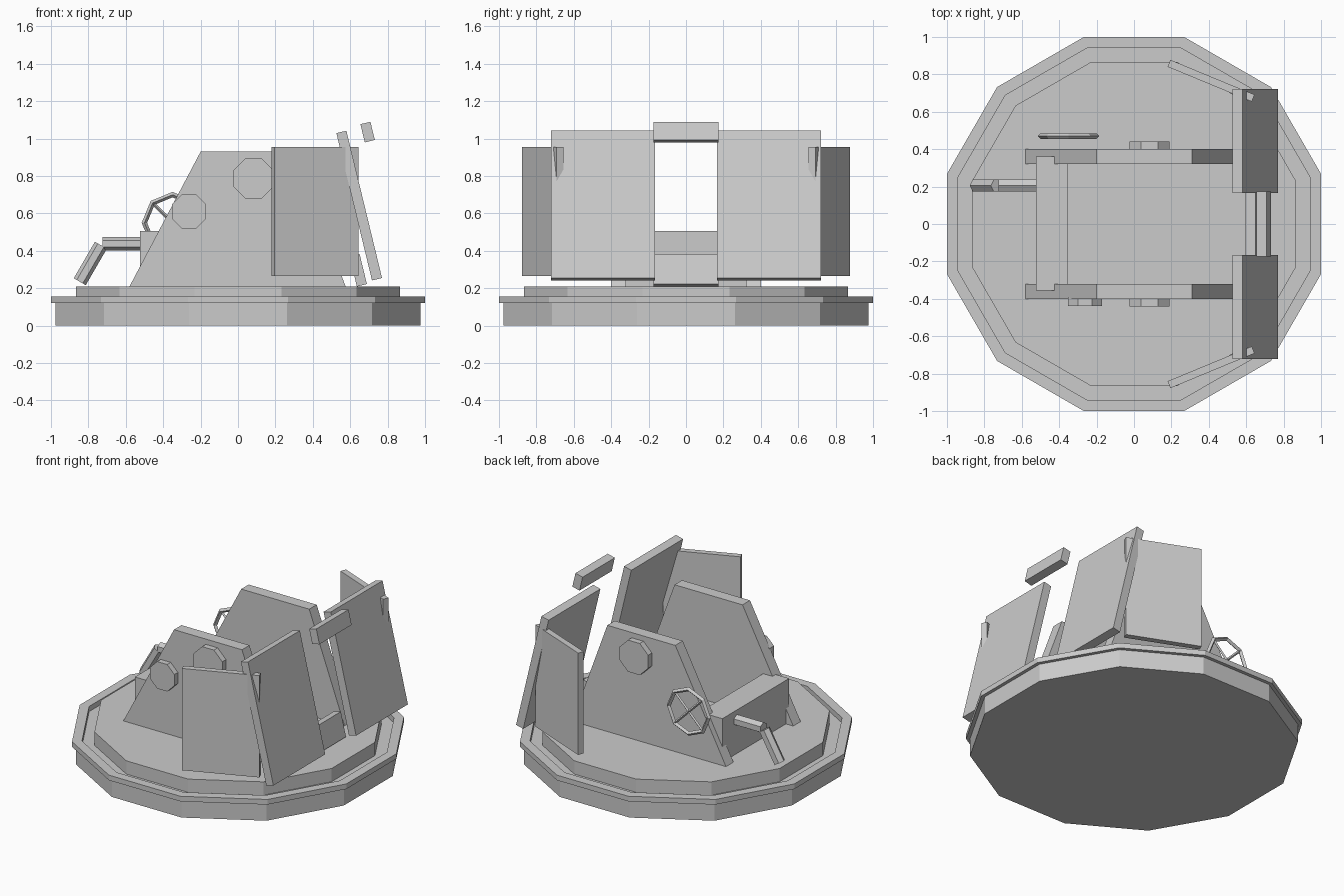
import bpy, bmesh, math
from mathutils import Vector, Matrix

cube = bpy.data.objects.get("Cube")
if cube:
    bpy.data.objects.remove(cube, do_unlink=True)

grey = bpy.data.materials.new("plain_grey")
grey.use_nodes = True
COLOUR = (0.6, 0.6, 0.6, 1)
grey.diffuse_color = COLOUR
grey.node_tree.nodes["Principled BSDF"].inputs["Base Color"].default_value = COLOUR


def finish(name, bm):
    bmesh.ops.recalc_face_normals(bm, faces=bm.faces)
    mesh = bpy.data.meshes.new(name)
    bm.to_mesh(mesh)
    bm.free()
    mesh.materials.append(grey)
    obj = bpy.data.objects.new(name, mesh)
    bpy.context.collection.objects.link(obj)
    return obj


def box(name, centre, size, axis="Y", degrees=0):
    bm = bmesh.new()
    matrix = (Matrix.Translation(centre) @ Matrix.Rotation(math.radians(degrees), 4, axis)
              @ Matrix.Diagonal((*size, 1)))
    bmesh.ops.create_cube(bm, size=1, matrix=matrix)
    return finish(name, bm)


def add_rod(bm, start, end, radius, sides, turn=0):
    start, end = Vector(start), Vector(end)
    direction = end - start
    matrix = (Matrix.Translation((start + end) / 2)
              @ direction.to_track_quat("Z", "Y").to_matrix().to_4x4()
              @ Matrix.Rotation(math.radians(turn), 4, "Z"))
    bmesh.ops.create_cone(bm, cap_ends=True, segments=sides, radius1=radius,
                          radius2=radius, depth=direction.length, matrix=matrix)


def rod(name, start, end, radius, sides, turn=0):
    bm = bmesh.new()
    add_rod(bm, start, end, radius, sides, turn)
    return finish(name, bm)


def turned(name, profile, sides):
    """Revolve a profile of (flat-side distance, height) into a faceted solid."""
    bm = bmesh.new()
    rings = []
    for apothem, z in profile:
        r = apothem / math.cos(math.pi / sides)
        angles = [math.tau * (i + 0.5) / sides for i in range(sides)]
        rings.append([bm.verts.new((r * math.cos(a), r * math.sin(a), z)) for a in angles])
    for low, high in zip(rings, rings[1:]):
        for i in range(sides):
            j = (i + 1) % sides
            bm.faces.new((low[i], low[j], high[j], high[i]))
    bm.faces.new(rings[0])
    bm.faces.new(rings[-1])
    return finish(name, bm)


# Twelve-sided base with a raised rim, a groove and the inner platform
turned("base_platform", [(0.977, 0), (0.977, 0.12), (1, 0.12), (1, 0.155), (0.94, 0.155),
                         (0.94, 0.12), (0.865, 0.12), (0.865, 0.21)], 12)

# Mirrored parts
LEAN = -13.6
CHEEK = [(-0.58, 0.21), (0.575, 0.21), (0.31, 0.93), (-0.2, 0.93)]
for side, s in (("left", 1), ("right", -1)):
    # Upright cheek plates
    bm = bmesh.new()
    face = bm.faces.new([bm.verts.new((x, s * 0.32, z)) for x, z in CHEEK])
    pushed = bmesh.ops.extrude_face_region(bm, geom=[face])["geom"]
    bmesh.ops.translate(bm, vec=(0, s * 0.08, 0),
                        verts=[v for v in pushed if isinstance(v, bmesh.types.BMVert)])
    finish(side + "_cheek_plate", bm)
    # Pivot caps
    rod(side + "_pivot_cap", (0.083, s * 0.39, 0.787), (0.083, s * 0.44, 0.787), 0.116, 8, 22.5)
    # Leaning shield panels and angled wings
    box(side + "_shield_panel", (0.648, s * 0.443, 0.642), (0.055, 0.555, 0.81), "Y", LEAN)
    box(side + "_shield_wing", (0.412, s * 0.766, 0.61), (0.487, 0.04, 0.69), "Z", -22.5 * s)

# Bars bridging the shield gap
box("upper_shield_bar", (0.693, 0, 1.035), (0.055, 0.345, 0.1), "Y", LEAN)
box("lower_shield_bar", (0.643, 0, 0.296), (0.055, 0.345, 0.165), "Y", LEAN)

# Cross box between the cheeks
box("cross_box", (-0.44, 0.003, 0.355), (0.17, 0.715, 0.3))

# Dial on the right cheek
rod("dial", (-0.262, -0.39, 0.61), (-0.262, -0.438, 0.61), 0.099, 8, 22.5)

# Bent six-sided arm
rod("arm_beam", (-0.725, 0.205, 0.438), (-0.52, 0.205, 0.438), 0.037, 6)
rod("arm_drop", (-0.733, 0.205, 0.43), (-0.846, 0.205, 0.235), 0.037, 6)

# Eight-sided hand wheel with crossed spokes
bm = bmesh.new()
hub = Vector((-0.35, 0.47, 0.55))


def rim_point(step, radius):
    a = step * math.tau / 8
    return hub + Vector((radius * math.cos(a), 0, radius * math.sin(a)))


RIM = 0.15
sections = []
for i in range(8):
    inner, outer = rim_point(i, RIM - 0.014), rim_point(i, RIM + 0.015)
    mid = rim_point(i, RIM)
    depth = Vector((0, 0.015, 0))
    sections.append([bm.verts.new(p) for p in (inner, mid + depth, outer, mid - depth)])
for i in range(8):
    a, b = sections[i], sections[(i + 1) % 8]
    for k in range(4):
        m = (k + 1) % 4
        bm.faces.new((a[k], a[m], b[m], b[k]))
for i in (1, 3):
    add_rod(bm, rim_point(i, RIM), rim_point(i + 4, RIM), 0.009, 4)
finish("hand_wheel", bm)
